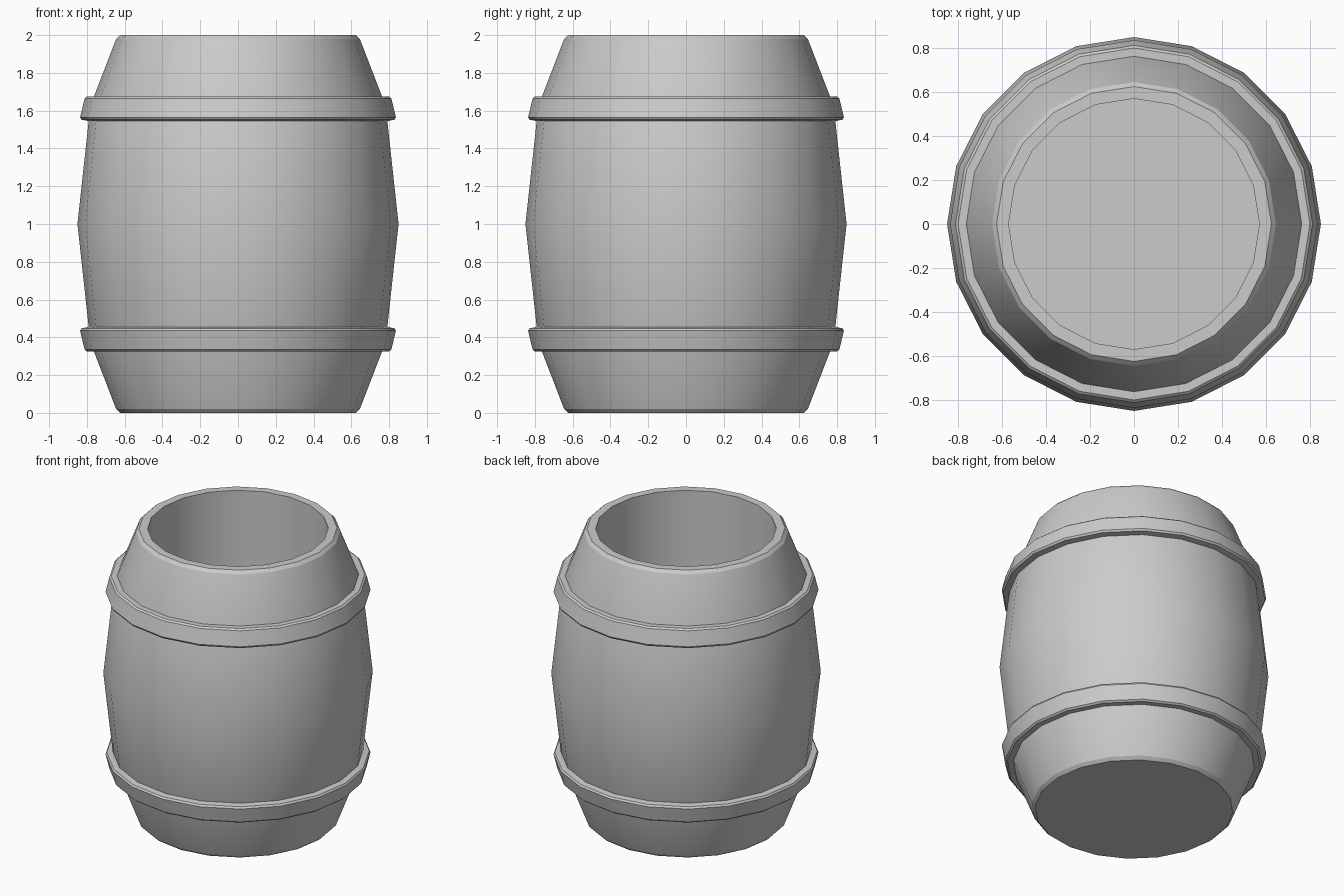
import bpy, bmesh, math
from mathutils import Vector

if "Cube" in bpy.data.objects:
    bpy.data.objects.remove(bpy.data.objects["Cube"])

SIDES = 20


def lathe(name, profile, ring=False):
    """Spin an (r, z) profile around z; open profiles get capped at both ends."""
    bm = bmesh.new()
    loops = []
    for r, z in profile:
        loops.append([bm.verts.new((r * math.cos(2 * math.pi * i / SIDES),
                                    r * math.sin(2 * math.pi * i / SIDES), z))
                      for i in range(SIDES)])
    pairs = list(zip(loops, loops[1:]))
    if ring:
        pairs.append((loops[-1], loops[0]))
    for a, b in pairs:
        for i in range(SIDES):
            j = (i + 1) % SIDES
            bm.faces.new((a[i], a[j], b[j], b[i]))
    if not ring:
        bm.faces.new(loops[0])
        bm.faces.new(loops[-1])
    bmesh.ops.recalc_face_normals(bm, faces=bm.faces[:])
    mesh = bpy.data.meshes.new(name)
    bm.to_mesh(mesh)
    bm.free()
    obj = bpy.data.objects.new(name, mesh)
    bpy.context.collection.objects.link(obj)
    bpy.ops.object.select_all(action='DESELECT')
    obj.select_set(True)
    bpy.context.view_layer.objects.active = obj
    bpy.ops.object.shade_smooth_by_angle(angle=math.radians(20))
    return obj


# Barrel body: bulging outside, chamfered rims, open hollow with a floor
lower = [(0.625, 0.0), (0.645, 0.02), (0.782, 0.375)]
upper = [(r, 2 - z) for r, z in reversed(lower)]
lathe("barrel_body", lower + [(0.85, 1.0)] + upper + [(0.57, 2.0), (0.57, 0.1)])

# Hoops: mirrored about mid height, wider side towards the middle
hoop = [(0.75, 1.675), (0.80, 1.675), (0.812, 1.665),
        (0.836, 1.565), (0.828, 1.552), (0.79, 1.545), (0.75, 1.545)]
lathe("upper_hoop", hoop, ring=True)
lathe("lower_hoop", [(r, 2 - z) for r, z in hoop], ring=True)
